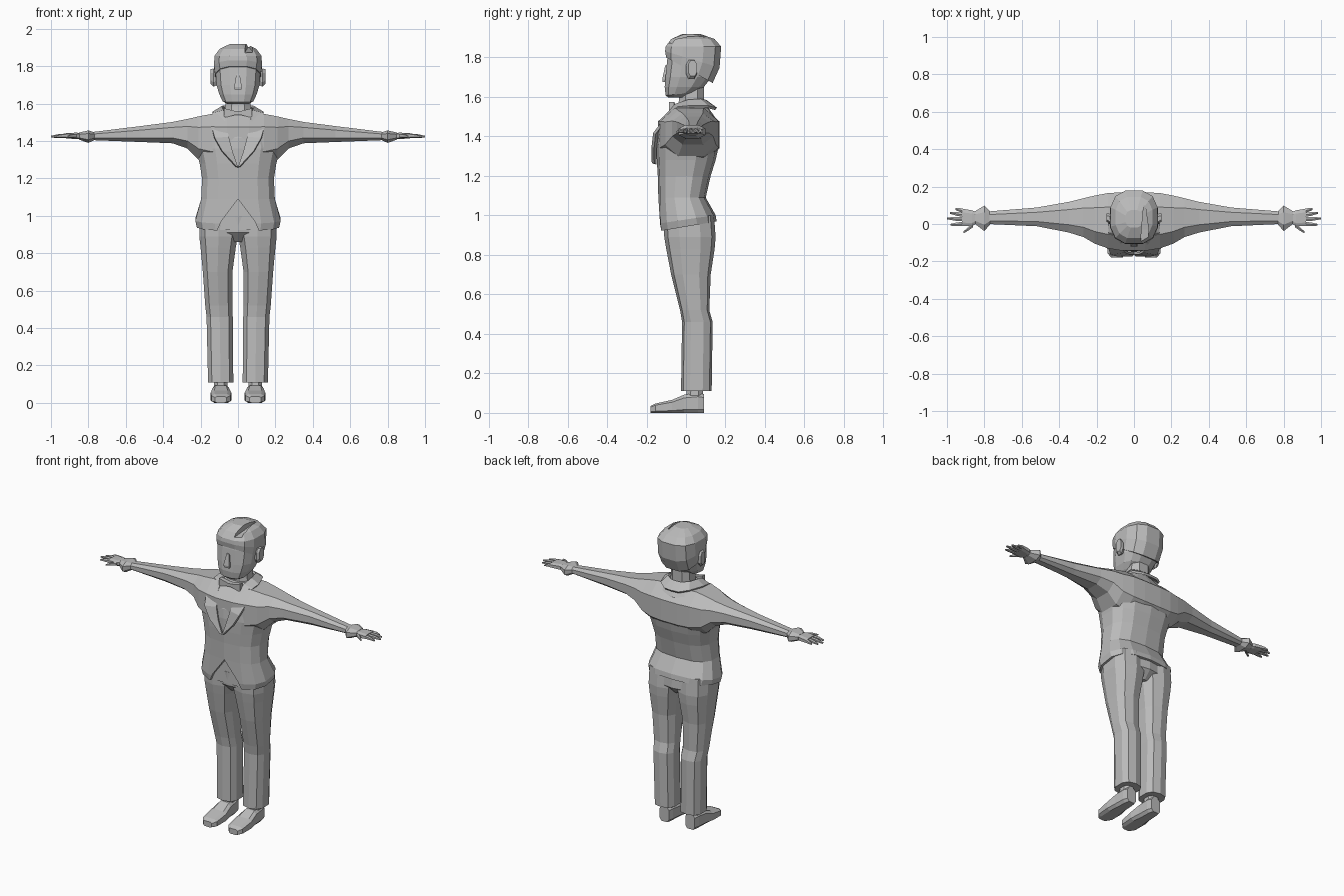
import bpy, bmesh, math

grey = bpy.data.materials.new("light grey")
grey.diffuse_color = (0.5, 0.5, 0.5, 1)


def finish(name, bm, mirror=False, helper=False):
    bmesh.ops.recalc_face_normals(bm, faces=bm.faces[:])
    me = bpy.data.meshes.new(name)
    bm.to_mesh(me)
    bm.free()
    me.materials.append(grey)
    ob = bpy.data.objects.new(name, me)
    bpy.context.collection.objects.link(ob)
    if mirror:
        ob.modifiers.new("mirror", "MIRROR")
    ob.hide_render = helper
    ob.hide_viewport = helper
    return ob


def loft(name, rings, n=10, axis="z", power=0.8, mirror=False, helper=False):
    """Ring = position, a min, a max, b min, b max, optional tilt along b."""
    unit = []
    for i in range(n):
        t = 2 * math.pi * (i + 0.5) / n
        unit.append([math.copysign(abs(f) ** power, f) for f in (math.cos(t), math.sin(t))])
    ma, mb = max(u[0] for u in unit), max(u[1] for u in unit)
    bm = bmesh.new()
    loops = []
    for p, a0, a1, b0, b1, *tilt in rings:
        loop = []
        for u, v in unit:
            a = (a0 + a1) / 2 + (a1 - a0) / 2 * u / ma
            db = (b1 - b0) / 2 * v / mb
            b = (b0 + b1) / 2 + db
            q = p + (tilt[0] * db if tilt else 0)
            loop.append(bm.verts.new({"z": (a, b, q), "x": (q, a, b), "y": (a, q, b)}[axis]))
        loops.append(loop)
    for l0, l1 in zip(loops, loops[1:]):
        for i in range(n):
            j = (i + 1) % n
            bm.faces.new((l0[i], l0[j], l1[j], l1[i]))
    bm.faces.new(loops[0])
    bm.faces.new(loops[-1])
    return finish(name, bm, mirror, helper)


def boolean(ob, other, op):
    m = ob.modifiers.new(op.lower(), "BOOLEAN")
    m.operation, m.object, m.solver = op, other, "EXACT"


# Jacket body with a tilted hem
jacket = loft("jacket", [
    (0.945, -0.22, 0.22, -0.135, 0.155, 0.17), (0.98, -0.228, 0.228, -0.14, 0.15, 0.15),
    (1.09, -0.197, 0.197, -0.14, 0.10), (1.20, -0.192, 0.192, -0.143, 0.125),
    (1.28, -0.205, 0.205, -0.148, 0.15), (1.36, -0.225, 0.225, -0.15, 0.168),
    (1.42, -0.22, 0.22, -0.145, 0.165), (1.50, -0.16, 0.16, -0.10, 0.145),
    (1.565, -0.09, 0.09, -0.045, 0.10)], n=14, power=0.75)

# Shoulders and both sleeves, running from wrist to wrist
half = [(0.06, -0.143, 0.17, 1.27, 1.545), (0.14, -0.13, 0.165, 1.275, 1.545),
        (0.21, -0.105, 0.152, 1.30, 1.532), (0.27, -0.07, 0.138, 1.36, 1.518),
        (0.35, -0.045, 0.118, 1.388, 1.502), (0.52, -0.012, 0.088, 1.395, 1.48),
        (0.78, 0.0, 0.067, 1.405, 1.448)]
sleeves = loft("sleeves", [(-r[0], *r[1:]) for r in reversed(half)] + half,
               n=8, axis="x", helper=True)
boolean(jacket, sleeves, "UNION")

# Open front below the lowest button
bm = bmesh.new()
f = bm.faces.new([bm.verts.new((x, -0.3, z)) for x, z in
                  ((0, 1.09), (0.09, 0.97), (0.13, 0.88), (-0.13, 0.88), (-0.09, 0.97))])
ext = bmesh.ops.extrude_face_region(bm, geom=[f])["geom"]
bmesh.ops.translate(bm, vec=(0, 0.19, 0), verts=[v for v in ext if isinstance(v, bmesh.types.BMVert)])
boolean(jacket, finish("front_cutter", bm, helper=True), "DIFFERENCE")

# Lapels and collar: a strip of inner and outer points up the chest and around the neck
rows = [((0.0, -0.157, 1.26), (0.012, -0.167, 1.265)), ((0.03, -0.155, 1.34), (0.085, -0.168, 1.345)),
        ((0.05, -0.146, 1.42), (0.125, -0.160, 1.415)), ((0.06, -0.122, 1.475), (0.14, -0.118, 1.47)),
        ((0.062, -0.118, 1.482), (0.105, -0.118, 1.482)), ((0.065, -0.105, 1.50), (0.138, -0.09, 1.495)),
        ((0.075, -0.05, 1.56), (0.135, -0.04, 1.545)), ((0.085, 0.01, 1.58), (0.135, 0.015, 1.55)),
        ((0.075, 0.07, 1.585), (0.10, 0.11, 1.55)), ((0.035, 0.095, 1.58), (0.05, 0.148, 1.54)),
        ((0.0, 0.098, 1.58), (0.0, 0.152, 1.54))]
bm = bmesh.new()
pts = [[bm.verts.new(p) for p in r] for r in rows]
for (a, b), (c, d) in zip(pts, pts[1:]):
    bm.faces.new((a, b, d, c))
lapels = finish("lapels_and_collar", bm, mirror=True)
thick = lapels.modifiers.new("thickness", "SOLIDIFY")
thick.thickness, thick.offset = 0.014, 0

# Bow tie
loft("bow_tie", [(-0.075, -0.085, -0.06, 1.525, 1.575), (-0.012, -0.085, -0.055, 1.54, 1.56),
                 (0.012, -0.085, -0.055, 1.54, 1.56), (0.075, -0.085, -0.06, 1.525, 1.575)],
     n=4, axis="x", power=1)

# Cuffs and hands
loft("cuff", [(0.765, 0.003, 0.064, 1.407, 1.446), (0.80, -0.038, 0.098, 1.39, 1.457),
              (0.85, 0.0, 0.068, 1.408, 1.445)], n=8, axis="x", mirror=True)
loft("palm", [(0.835, 0.008, 0.06, 1.412, 1.442), (0.865, -0.012, 0.073, 1.41, 1.445),
              (0.92, -0.012, 0.082, 1.415, 1.442)], n=8, axis="x", power=0.6, mirror=True)
for label, y0, y1, x0, x1 in (("little_finger", 0.070, 0.080, 0.91, 0.955),
                              ("ring_finger", 0.048, 0.060, 0.91, 0.985),
                              ("middle_finger", 0.025, 0.030, 0.91, 1.0),
                              ("index_finger", 0.001, -0.004, 0.91, 0.98),
                              ("thumb", -0.006, -0.045, 0.86, 0.912)):
    mid = (x0 + x1) / 2
    loft(label, [(x0, y0 - 0.011, y0 + 0.011, 1.417, 1.44),
                 (mid, (y0 + y1) / 2 - 0.01, (y0 + y1) / 2 + 0.01, 1.417, 1.438),
                 (x1, y1 - 0.005, y1 + 0.005, 1.418, 1.428)], n=6, axis="x", mirror=True)

# Trousers
loft("trouser_leg", [
    (0.11, 0.025, 0.16, -0.025, 0.13), (0.46, 0.028, 0.168, -0.02, 0.135),
    (0.52, 0.03, 0.175, -0.03, 0.118), (0.70, 0.03, 0.188, -0.075, 0.125),
    (0.83, 0.012, 0.20, -0.10, 0.145), (0.89, 0.001, 0.207, -0.11, 0.15),
    (1.0, 0.001, 0.205, -0.115, 0.142)], n=10, power=0.75, mirror=True)
loft("trouser_seat", [(0.86, -0.05, 0.05, -0.06, 0.10), (0.91, -0.13, 0.13, -0.108, 0.148),
                      (1.0, -0.15, 0.15, -0.113, 0.14)], n=10, power=0.6)

# Ankles and shoes
loft("ankle", [(0.06, 0.055, 0.13, 0.0, 0.085), (0.13, 0.058, 0.128, 0.005, 0.085)], n=8, mirror=True)
loft("shoe", [(-0.18, 0.062, 0.122, 0, 0.035), (-0.155, 0.040, 0.142, 0, 0.047),
              (-0.07, 0.036, 0.146, 0, 0.066), (-0.01, 0.046, 0.138, 0, 0.092),
              (0.06, 0.05, 0.134, 0, 0.10), (0.09, 0.06, 0.125, 0, 0.095)],
     n=8, axis="y", power=0.5, mirror=True)

# Neck and head
loft("neck", [(1.53, -0.075, 0.075, -0.045, 0.10), (1.585, -0.068, 0.068, -0.035, 0.09),
              (1.67, -0.065, 0.065, -0.03, 0.09)], n=8)
loft("head", [(1.597, -0.055, 0.055, -0.09, 0.0), (1.615, -0.082, 0.082, -0.103, 0.04, 0.1),
              (1.65, -0.10, 0.10, -0.108, 0.09), (1.70, -0.115, 0.115, -0.104, 0.13),
              (1.79, -0.122, 0.122, -0.095, 0.155), (1.86, -0.10, 0.10, -0.08, 0.14)],
     n=12, power=0.75)
loft("nose", [(1.675, -0.018, 0.018, -0.118, -0.09), (1.69, -0.02, 0.02, -0.12, -0.09),
              (1.76, -0.009, 0.009, -0.105, -0.085)], n=4, power=1)
loft("ear", [(0.11, 0.005, 0.045, 1.70, 1.78), (0.132, 0.0, 0.055, 1.69, 1.787),
             (0.146, 0.012, 0.055, 1.705, 1.785)], n=8, axis="x", mirror=True)

# Hair with a side parting
hair = loft("hair", [
    (1.735, -0.122, 0.122, -0.10, 0.135, -0.55), (1.79, -0.128, 0.128, -0.106, 0.17, -0.3),
    (1.855, -0.126, 0.126, -0.103, 0.178), (1.893, -0.098, 0.098, -0.075, 0.145),
    (1.918, -0.045, 0.045, -0.02, 0.075)], n=12, power=0.75)
part = loft("parting_cutter", [(-0.13, 0.035, 0.075, 1.868, 1.95), (-0.03, 0.04, 0.078, 1.878, 1.96),
                               (0.10, 0.052, 0.06, 1.90, 1.96)], n=4, axis="y", power=1, helper=True)
boolean(hair, part, "DIFFERENCE")
